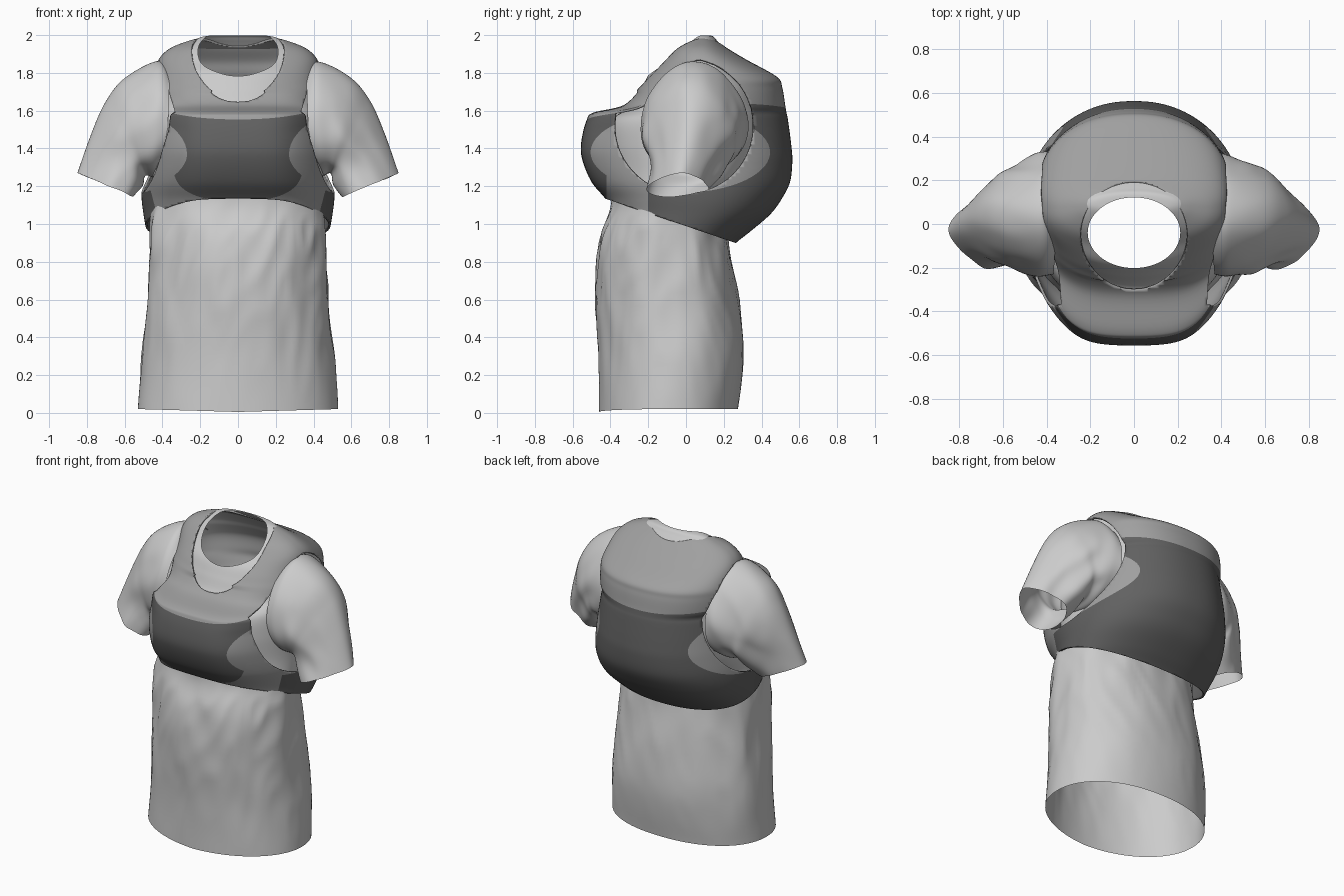
import bpy, bmesh, math
from mathutils import Vector, noise

if "Cube" in bpy.data.objects:
    bpy.data.objects.remove(bpy.data.objects["Cube"])

SEG = 128


def spline(keys, steps):
    """Catmull-Rom interpolation through key tuples."""
    out = []
    for i in range(len(keys) - 1):
        a, b, c, d = (keys[max(0, min(len(keys) - 1, i + k))] for k in (-1, 0, 1, 2))
        for s in range(steps):
            t = s / steps
            out.append([0.5 * (2 * q + (r - p) * t + (2 * p - 5 * q + 4 * r - w) * t * t
                               + (3 * q - p - 3 * r + w) * t ** 3)
                        for p, q, r, w in zip(a, b, c, d)])
    return out + [list(keys[-1])]


def loft(bm, rings):
    rows = [[bm.verts.new(p) for p in ring] for ring in rings]
    for lo, hi in zip(rows, rows[1:]):
        for i in range(len(lo)):
            j = (i + 1) % len(lo)
            bm.faces.new((lo[i], lo[j], hi[j], hi[i]))


def body_ring(z, hx, yf, yb, nf=2.5, nb=2.2, bulge=1.0):
    """Superellipse section with own front and back depth; bulge > 1 flattens the front."""
    yc, pts = (yf + yb) / 2, []
    for i in range(SEG):
        a = 2 * math.pi * i / SEG
        c, s = math.cos(a), math.sin(a)
        e = 2 / (nb if s > 0 else nf)
        d = abs(s) ** e
        if s < 0 and bulge > 1:
            d *= bulge
            d /= (1 + d ** 18) ** (1 / 18)
        pts.append(Vector((hx * math.copysign(abs(c) ** e, c),
                           yc + (yb - yc) * math.copysign(d, s), z)))
    return pts


def cut(bm, f, remove=True):
    """Split the mesh along f = 0 and optionally delete the f < 0 side."""
    val = {v: f(v.co) for v in bm.verts}
    hits = set()
    for e in list(bm.edges):
        a, b = e.verts
        if val[a] * val[b] < 0:
            lo, hi = 0.0, 1.0
            for _ in range(14):
                m = (lo + hi) / 2
                if f(a.co.lerp(b.co, m)) * val[a] > 0:
                    lo = m
                else:
                    hi = m
            hits.add(bmesh.utils.edge_split(e, a, lo)[1])
    for face in list(bm.faces):
        h = [v for v in face.verts if v in hits]
        if len(h) == 2 and not bm.edges.get(h):
            bmesh.utils.face_split(face, h[0], h[1])
    if remove:
        bad = [p for p in bm.faces if sum(val.get(v, 0) for v in p.verts) < 0]
        bmesh.ops.delete(bm, geom=bad, context='FACES')


def finish(bm, name):
    bmesh.ops.recalc_face_normals(bm, faces=bm.faces)
    me = bpy.data.meshes.new(name)
    bm.to_mesh(me)
    bm.free()
    me.shade_smooth()
    ob = bpy.data.objects.new(name, me)
    bpy.context.collection.objects.link(ob)
    return ob


def material(name, g):
    m = bpy.data.materials.new(name)
    m.diffuse_color = (g, g, g, 1)
    m.use_nodes = True
    m.node_tree.nodes["Principled BSDF"].inputs["Base Color"].default_value = m.diffuse_color
    return m


def ellipse(u, v, cu, cv, ru, rv):
    return ((u - cu) / ru) ** 2 + ((v - cv) / rv) ** 2 - 1


# Shirt torso: z, half width, front y, back y
shirt_keys = [(.005, .53, -.46, .275), (.3, .515, -.46, .305), (.6, .485, -.475, .28),
              (.9, .47, -.465, .23), (1.1, .455, -.40, .21), (1.25, .45, -.40, .33),
              (1.42, .45, -.42, .41), (1.55, .44, -.40, .42), (1.62, .435, -.29, .40),
              (1.72, .43, -.235, .37), (1.8, .41, -.19, .31), (1.86, .39, -.12, .27),
              (1.92, .34, -.06, .21), (1.97, .24, 0, .165), (1.995, .17, .04, .14),
              (2.0, .04, .06, .10)]
rings = []
for z, hx, yf, yb in spline(shirt_keys, 8):
    ring = body_ring(z, hx, yf, yb, nf=2.05)
    fold = .09 * max(0, min(1, z / .9)) * max(0, min(1, (1.15 - z) / .15))
    for p in ring:
        # Drape folds that gather under the vest
        n = noise.noise(Vector((p.x * 6 + z * 1.5, p.y * 6, z * 2.2)))
        n2 = abs(noise.noise(Vector((p.x * 9 - z * 2, p.y * 9 + z, z * 3 + 5))))
        p.xy *= 1 + fold * (.55 * n - .5 * n2 + .08)
        if z < .15:
            p.z += .015 * (1 - z / .15) * min(1, abs(p.x) * 2 + max(0, p.y) * 4)
    rings.append(ring)
bm = bmesh.new()
loft(bm, rings)
cut(bm, lambda p: ellipse(p.x, p.y, 0, -.04, .212, .162))
finish(bm, "shirt_torso")

# Sleeves: top x, top z, bottom x, bottom z, centre y, half depth, taper to the top
sleeve_keys = [(.36, 1.82, .38, 1.27, .05, .28, .2), (.43, 1.86, .44, 1.25, .04, .29, .3),
               (.60, 1.775, .48, 1.26, .03, .27, .4), (.70, 1.65, .495, 1.25, .03, .25, .45),
               (.78, 1.47, .505, 1.20, .0, .215, .5), (.85, 1.27, .55, 1.145, -.04, .19, .6)]
for side, name in ((1, "sleeve_right"), (-1, "sleeve_left")):
    rings = []
    for k, (tx, tz, bx, bz, yc, hy, tp) in enumerate(spline(sleeve_keys, 9)):
        ring = []
        for i in range(72):
            a = 2 * math.pi * i / 72
            t = (1 + math.cos(a)) / 2
            y = yc + .03 * (t - .5) * min(1, k / 40) + hy * (1.1 - tp * t) * math.sin(a)
            p = Vector((bx + (tx - bx) * t, y, bz + (tz - bz) * t))
            n = noise.noise(Vector((p.x * 6 + side, p.y * 8, p.z * 6 + p.x * 4)))
            p += Vector((0, math.sin(a), -.4)) * n * .035 * min(1, k / 15) * (1 - t * .5)
            p.x *= side
            ring.append(p)
        rings.append(ring)
    bm = bmesh.new()
    loft(bm, rings)
    finish(bm, name)

# Vest shell, same key layout as the torso
vest_keys = [(.84, .47, -.38, .21), (.9, .475, -.38, .265), (.96, .485, -.38, .34),
             (1.05, .50, -.39, .445), (1.13, .51, -.43, .505), (1.22, .51, -.505, .55),
             (1.33, .50, -.553, .563), (1.42, .49, -.563, .557), (1.55, .47, -.535, .54),
             (1.59, .46, -.50, .532), (1.63, .455, -.34, .525), (1.72, .45, -.26, .51),
             (1.78, .44, -.215, .48), (1.87, .42, -.13, .32), (1.93, .36, -.07, .22),
             (1.97, .26, -.005, .165), (1.985, .2, .04, .13)]
rings = []
for k in spline(vest_keys, 7):
    w = max(0, min(1, (k[0] - 1.5) / .2))
    rings.append(body_ring(*k, nf=2.0 + .5 * w, bulge=1.08 - .08 * w))
bm = bmesh.new()
loft(bm, rings)


def hem(p):
    return p.z - (1.135 - (p.y + .43) * .34)


def neck(p):
    return ellipse(p.x, p.y, 0, -.055, .245, .25)


def armhole(p):
    inner = .32 + .10 * max(0, (p.z - 1.55) / .32)
    return max(.2 * ellipse(p.y, p.z, -.01, 1.52, .37, .36), inner - abs(p.x))


def trim(p):
    return max(.2 * ellipse(p.y, p.z, -.03, 1.38, .475, .215), .2 - abs(p.x))


def yoke(p):
    return 1.585 + .06 * p.y + .2 * p.x ** 2 - p.z


def flap(p):
    return max(abs(p.y + .31) - .11, p.z - 1.3)


for f in (hem, neck, armhole):
    cut(bm, f)
for f in (trim, yoke, flap):
    cut(bm, f, False)
# Lighter yoke, straps and armhole trim, dark panels
for face in bm.faces:
    c = face.calc_center_median()
    face.material_index = int(min(trim(c), yoke(c), flap(c)) < 0)
vest = finish(bm, "vest")
vest.data.materials.append(material("dark_panel", .12))
vest.data.materials.append(material("mid_trim", .35))
sol = vest.modifiers.new("thickness", 'SOLIDIFY')
sol.thickness = .012
sol.offset = -1
